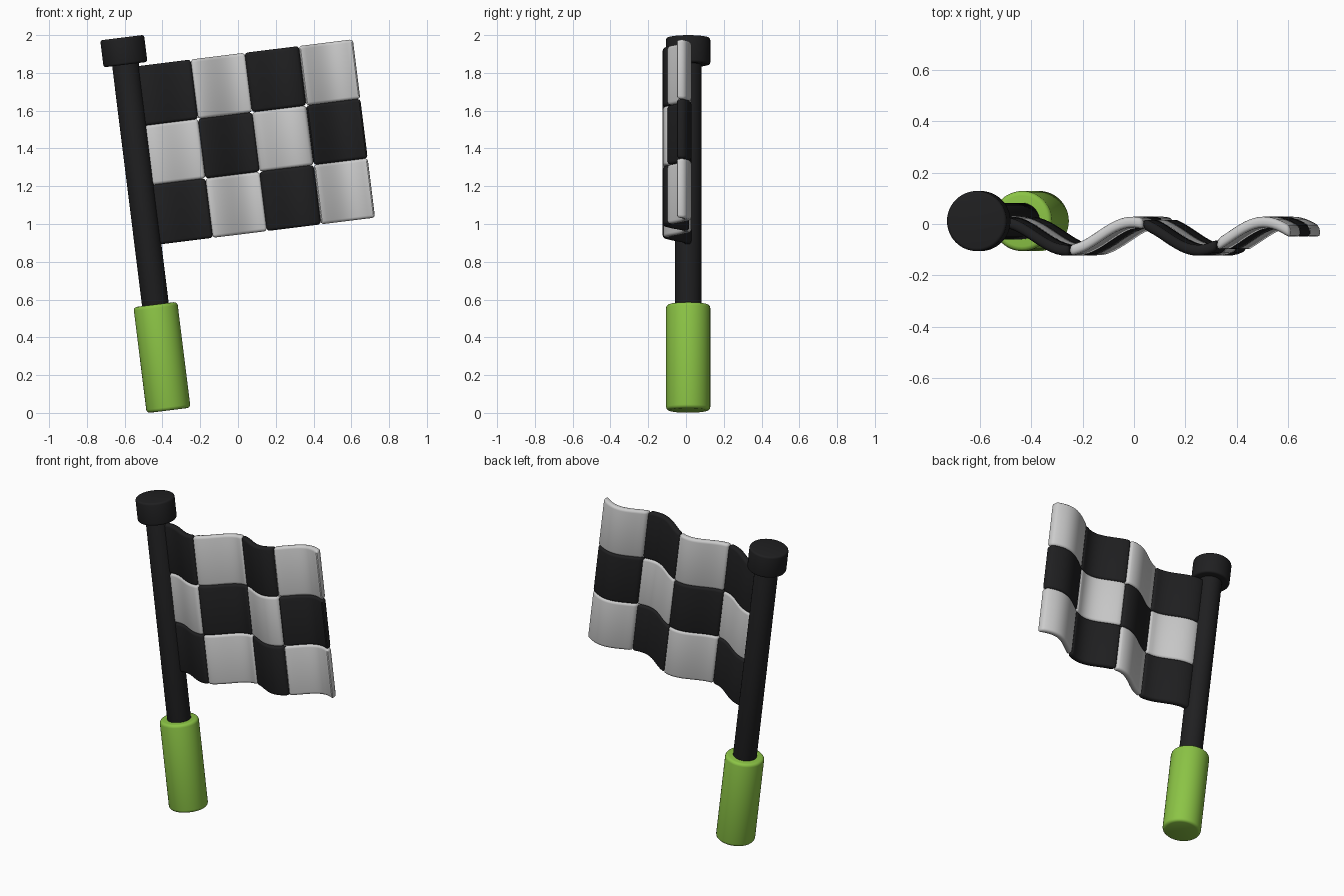
import bpy, bmesh, math
from mathutils import Matrix, Vector

if "Cube" in bpy.data.objects:
    bpy.data.objects.remove(bpy.data.objects["Cube"])

# Tilted frame: local x runs along the flag, local z along the pole
TILT = Matrix.Translation((-0.3675, 0.0115, 0.013)) @ Matrix.Rotation(math.radians(-7.1), 4, 'Y')


def material(name, rgb):
    m = bpy.data.materials.new(name)
    m.diffuse_color = (*rgb, 1)
    m.use_nodes = True
    m.node_tree.nodes["Principled BSDF"].inputs["Base Color"].default_value = m.diffuse_color
    return m


black = material("black", (0.014, 0.014, 0.015))
green = material("green", (0.26, 0.55, 0.06))


def finish(bm, name, mat):
    bmesh.ops.recalc_face_normals(bm, faces=bm.faces)
    me = bpy.data.meshes.new(name)
    bm.to_mesh(me)
    bm.free()
    ob = bpy.data.objects.new(name, me)
    bpy.context.collection.objects.link(ob)
    ob.matrix_world = TILT
    if mat:
        me.materials.append(mat)
    bpy.ops.object.select_all(action='DESELECT')
    ob.select_set(True)
    bpy.context.view_layer.objects.active = ob
    bpy.ops.object.shade_smooth_by_angle(angle=math.radians(40))
    return ob


def cylinder(name, radius, z0, z1, mat, bevel):
    bm = bmesh.new()
    bmesh.ops.create_cone(bm, cap_ends=True, segments=48, radius1=radius, radius2=radius,
                          depth=z1 - z0, matrix=Matrix.Translation((0, 0, (z0 + z1) / 2)))
    rims = [e for e in bm.edges if abs(e.verts[0].co.z - e.verts[1].co.z) < 1e-5]
    bmesh.ops.bevel(bm, geom=rims, offset=bevel, segments=3, profile=0.5, affect='EDGES')
    return finish(bm, name, mat)


# Grip, pole and cap
cylinder("handle", 0.117, 0.0, 0.565, green, 0.018)
cylinder("pole", 0.071, 0.5, 1.9, black, 0.005)
cylinder("cap", 0.117, 1.845, 1.989, black, 0.012)

# Waving flag of rounded panels
U0, S0, CW, CH, THICK = 0.057, 0.878, 0.2885, 0.317, 0.042


def wave(u):
    return -0.059 + 0.055 * math.cos(2 * math.pi * (u - 0.075) / 0.515)


def wave_slope(u):
    k = 2 * math.pi / 0.515
    return -0.055 * k * math.sin(k * (u - 0.075))


def panel(col, row):
    bm = bmesh.new()
    bmesh.ops.create_cube(bm, size=1)
    centre = Vector((U0 + (col + 0.5) * CW, 0, S0 + (row + 0.5) * CH))
    for v in bm.verts:
        v.co = Vector((v.co.x * CW, v.co.y * THICK, v.co.z * CH)) + centre
    bmesh.ops.bevel(bm, geom=bm.edges[:], offset=0.016, segments=3, profile=0.5, affect='EDGES')
    # Cross cuts let the panel bend
    for i in range(1, 14):
        x = U0 + col * CW + 0.018 + (CW - 0.036) * i / 14
        bmesh.ops.bisect_plane(bm, geom=bm.verts[:] + bm.edges[:] + bm.faces[:],
                               plane_co=(x, 0, 0), plane_no=(1, 0, 0))
    for v in bm.verts:
        stretch = math.sqrt(1 + 0.6 * wave_slope(v.co.x) ** 2)
        v.co.y = wave(v.co.x) + v.co.y * stretch
    finish(bm, f"flag_panel_{col}_{row}", black if (col + row) % 2 == 0 else None)


for col in range(4):
    for row in range(3):
        panel(col, row)
